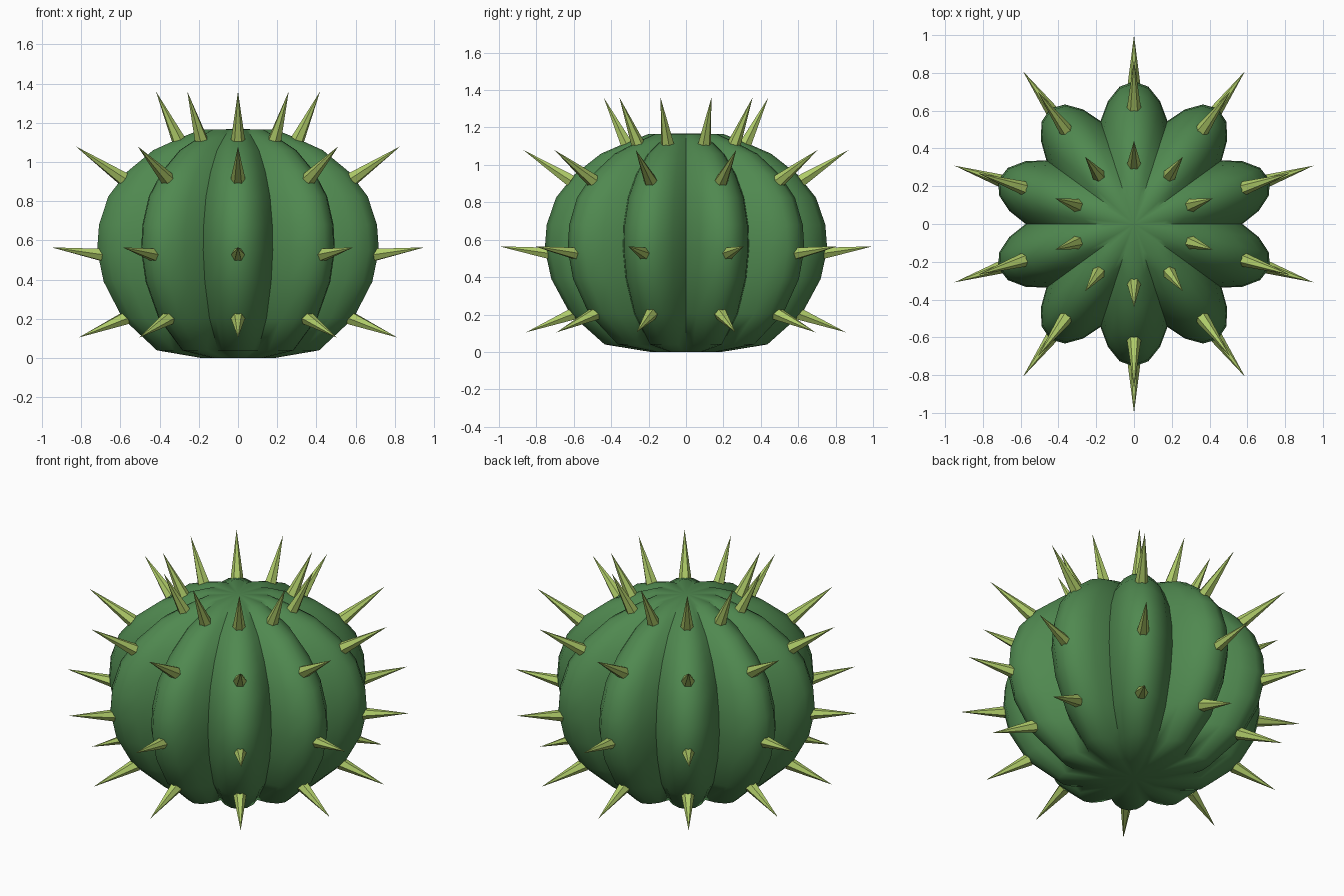
import bpy, bmesh, math
from mathutils import Vector

if "Cube" in bpy.data.objects:
    bpy.data.objects.remove(bpy.data.objects["Cube"])


def material(name, rgb):
    m = bpy.data.materials.new(name)
    m.diffuse_color = (*rgb, 1)
    m.use_nodes = True
    m.node_tree.nodes["Principled BSDF"].inputs["Base Color"].default_value = m.diffuse_color
    return m


def make_object(name, bm, mat):
    bmesh.ops.recalc_face_normals(bm, faces=bm.faces)
    me = bpy.data.meshes.new(name)
    bm.to_mesh(me)
    bm.free()
    me.materials.append(mat)
    ob = bpy.data.objects.new(name, me)
    bpy.context.collection.objects.link(ob)
    return ob


body_green = material("cactus green", (0.08, 0.25, 0.08))
spine_green = material("spine yellow green", (0.43, 0.6, 0.14))

RIBS, SEGS = 10, 60

# Ribbed body: radius at the rib crest and height of each ring
profile = [(0.19, 0), (0.435, 0.04), (0.62, 0.205), (0.72, 0.39), (0.755, 0.55),
           (0.745, 0.68), (0.695, 0.825), (0.595, 0.95), (0.455, 1.06),
           (0.305, 1.125), (0.2, 1.165)]
bm = bmesh.new()
rings = []
for r, z in profile:
    ring = []
    for i in range(SEGS):
        a = math.tau * i / SEGS
        k = 0.76 + 0.24 * abs(math.cos((a - math.pi / 2) * RIBS / 2))
        ring.append(bm.verts.new((r * k * math.cos(a), r * k * math.sin(a), z)))
    rings.append(ring)
for lo, hi in zip(rings, rings[1:]):
    for i in range(SEGS):
        j = (i + 1) % SEGS
        bm.faces.new((lo[i], lo[j], hi[j], hi[i]))
for ring, z in ((rings[0], 0), (rings[-1], 1.168)):
    c = bm.verts.new((0, 0, z))
    for i in range(SEGS):
        bm.faces.new((ring[i], ring[(i + 1) % SEGS], c))
body = make_object("cactus_body", bm, body_green)
bpy.context.view_layer.objects.active = body
body.select_set(True)
bpy.ops.object.shade_smooth_by_angle(angle=math.radians(50))

# Spines: four rows of slim cones along every rib (base r, base z, tip r, tip z)
rows = [("low", 0.60, 0.205, 0.855, 0.105), ("middle", 0.715, 0.525, 1.0, 0.565),
        ("high", 0.615, 0.915, 0.87, 1.08), ("crown", 0.315, 1.105, 0.44, 1.36)]
for name, r0, z0, r1, z1 in rows:
    bm = bmesh.new()
    for n in range(RIBS):
        a = math.pi / 2 + math.tau * n / RIBS
        out = Vector((math.cos(a), math.sin(a), 0))
        side = Vector((-math.sin(a), math.cos(a), 0))
        base = out * r0 + Vector((0, 0, z0))
        tip = out * r1 + Vector((0, 0, z1))
        up = (tip - base).normalized().cross(side)
        tip_v = bm.verts.new(tip)
        ring = []
        for i in range(6):
            t = math.tau * i / 6
            ring.append(bm.verts.new(base + 0.037 * (side * math.cos(t) + up * math.sin(t))))
        for i in range(6):
            bm.faces.new((ring[i], ring[(i + 1) % 6], tip_v))
        bm.faces.new(ring)
    make_object(name + "_spines", bm, spine_green)
